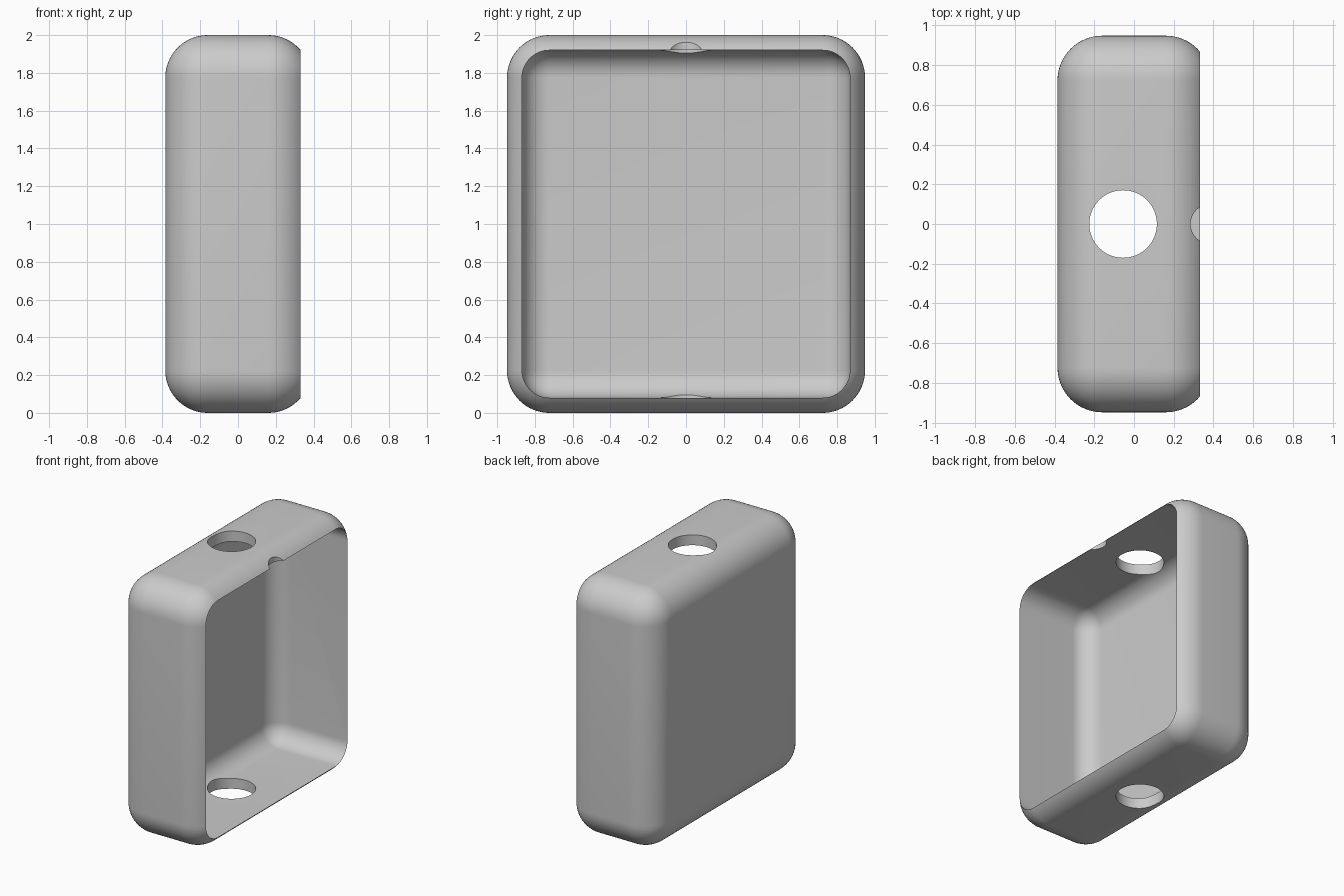
import bpy, bmesh
from mathutils import Matrix

if "Cube" in bpy.data.objects:
    bpy.data.objects.remove(bpy.data.objects["Cube"], do_unlink=True)

# Overall sizes
HX, HY, HEIGHT = 0.385, 0.948, 2.0
WALL, RADIUS = 0.08, 0.225
HOLE_X, HOLE_R, NOTCH_R = -0.055, 0.17, 0.1

grey = bpy.data.materials.new("light_grey")
grey.use_nodes = True
colour = (0.6, 0.6, 0.6, 1)
grey.diffuse_color = colour
grey.node_tree.nodes["Principled BSDF"].inputs["Base Color"].default_value = colour


def finish(name, bm):
    mesh = bpy.data.meshes.new(name)
    bm.to_mesh(mesh)
    bm.free()
    mesh.materials.append(grey)
    obj = bpy.data.objects.new(name, mesh)
    bpy.context.collection.objects.link(obj)
    return obj


def rounded_block(name, low, high, radius):
    """Block with every edge rounded except those around its +x face."""
    bm = bmesh.new()
    bmesh.ops.create_cube(bm, size=1)
    for v in bm.verts:
        v.co = [high[i] if v.co[i] > 0 else low[i] for i in range(3)]
    edges = [e for e in bm.edges if any(v.co.x < high[0] for v in e.verts)]
    bmesh.ops.bevel(bm, geom=edges, offset=radius, segments=16,
                    profile=0.5, affect='EDGES')
    return finish(name, bm)


def upright_cylinder(name, x, z, radius, depth):
    bm = bmesh.new()
    bmesh.ops.create_cone(bm, cap_ends=True, segments=96, radius1=radius,
                          radius2=radius, depth=depth,
                          matrix=Matrix.Translation((x, 0, z)))
    return finish(name, bm)


# Rounded shell, open on the +x side
shell = rounded_block("box_shell", (-HX, -HY, 0), (HX, HY, HEIGHT), RADIUS)

# Cutters: hollow inside, through hole in top and bottom, notch in the top rim
cutters = [
    rounded_block("cavity_cutter", (-HX + WALL, -HY + WALL, WALL),
                  (HX + 0.2, HY - WALL, HEIGHT - WALL), RADIUS - WALL),
    upright_cylinder("hole_cutter", HOLE_X, HEIGHT / 2, HOLE_R, HEIGHT + 0.4),
    upright_cylinder("notch_cutter", HX, HEIGHT, NOTCH_R, 0.6),
]

bpy.ops.object.select_all(action='DESELECT')
bpy.context.view_layer.objects.active = shell
shell.select_set(True)
for cutter in cutters:
    cutter.hide_render = True
    mod = shell.modifiers.new(cutter.name, 'BOOLEAN')
    mod.operation = 'DIFFERENCE'
    mod.solver = 'EXACT'
    mod.object = cutter
    bpy.ops.object.modifier_apply(modifier=mod.name)
for cutter in cutters:
    bpy.data.objects.remove(cutter, do_unlink=True)

# Smooth fillets with crisp rims
bpy.ops.object.shade_smooth_by_angle(angle=0.5)
